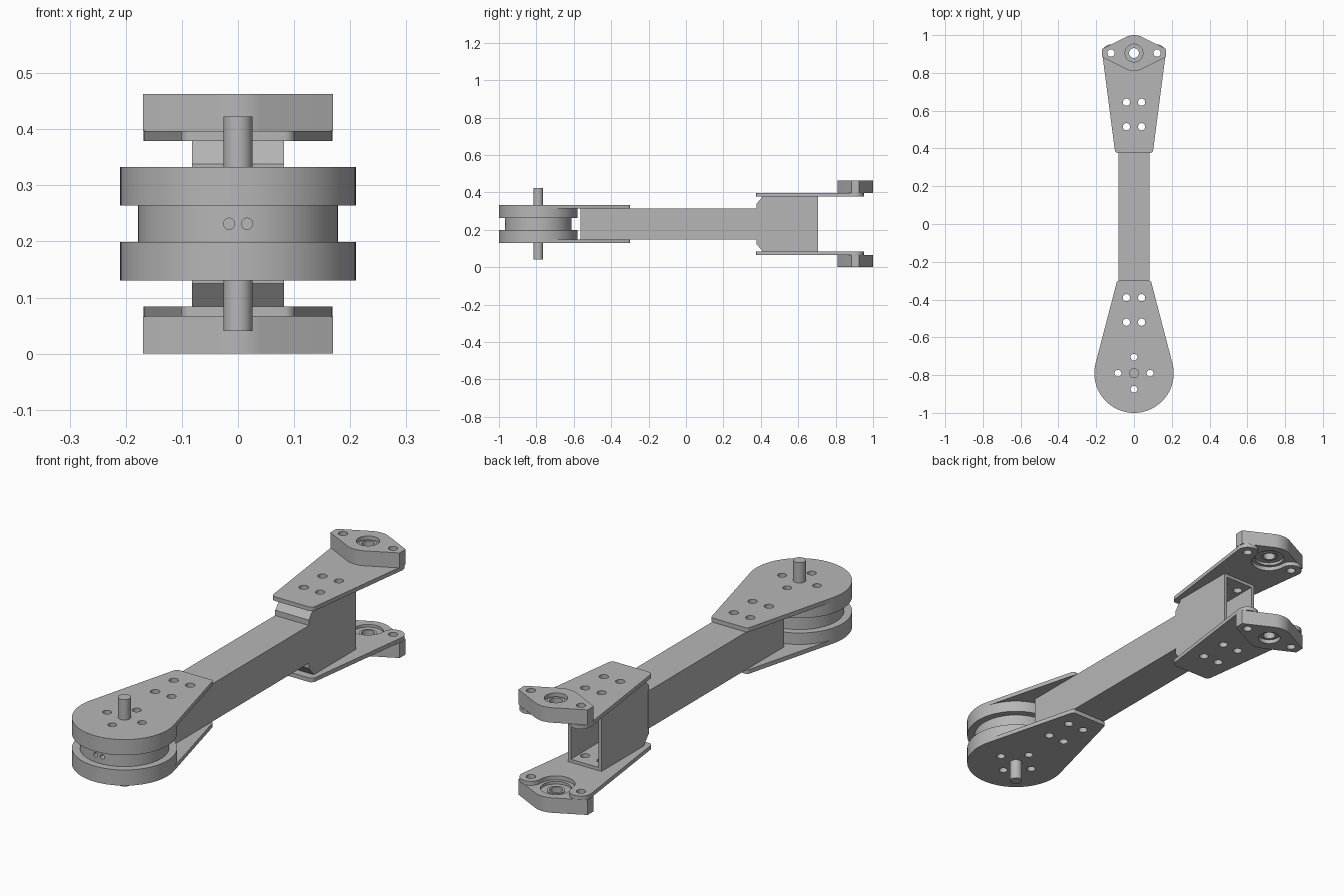
import bpy, math
from mathutils import Matrix, Vector
from mathutils.geometry import convex_hull_2d
import bmesh

old = bpy.data.objects.get("Cube")
if old:
    bpy.data.objects.remove(old, do_unlink=True)

grey = bpy.data.materials.new("machined grey")
grey.use_nodes = True
grey.diffuse_color = (0.47, 0.47, 0.47, 1)
grey.node_tree.nodes["Principled BSDF"].inputs["Base Color"].default_value = grey.diffuse_color

HEIGHT = 0.463
MID = HEIGHT / 2


def arc(x, y, r, a0=0, a1=360, n=48):
    full = abs(a1 - a0) == 360
    steps = n if full else n + 1
    angles = [math.radians(a0 + (a1 - a0) * i / n) for i in range(steps)]
    return [(x + r * math.cos(a), y + r * math.sin(a)) for a in angles]


def rect(x0, x1, y0, y1):
    return [(x0, y0), (x1, y0), (x1, y1), (x0, y1)]


def hull(points):
    return [points[i] for i in convex_hull_2d([Vector(p) for p in points])]


def finish(mesh):
    mesh.shade_smooth()
    mesh.set_sharp_from_angle(angle=math.radians(30))


def prism(name, outline, z0, z1, holes=(), matrix=None):
    """Extrude a flat outline with holes between two heights."""
    curve = bpy.data.curves.new(name, "CURVE")
    curve.dimensions = "2D"
    curve.fill_mode = "BOTH"
    curve.extrude = (z1 - z0) / 2
    for loop in [outline, *holes]:
        spline = curve.splines.new("POLY")
        spline.points.add(len(loop) - 1)
        for point, (x, y) in zip(spline.points, loop):
            point.co = (x, y, 0, 1)
        spline.use_cyclic_u = True
    temp = bpy.data.objects.new("temp", curve)
    bpy.context.collection.objects.link(temp)
    deps = bpy.context.evaluated_depsgraph_get()
    mesh = bpy.data.meshes.new_from_object(temp.evaluated_get(deps))
    bpy.data.objects.remove(temp)
    mesh.transform(Matrix.Translation((0, 0, (z0 + z1) / 2)))
    if matrix:
        mesh.transform(matrix)
    bm = bmesh.new()
    bm.from_mesh(mesh)
    bmesh.ops.remove_doubles(bm, verts=bm.verts, dist=1e-5)
    bmesh.ops.recalc_face_normals(bm, faces=bm.faces)
    bm.to_mesh(mesh)
    bm.free()
    mesh.materials.clear()
    mesh.materials.append(grey)
    finish(mesh)
    obj = bpy.data.objects.new(name, mesh)
    bpy.context.collection.objects.link(obj)
    return obj


def pair(name, outline, z0, z1, holes=()):
    """Upper part and its copy mirrored to the lower side."""
    prism("upper_" + name, outline, z0, z1, holes)
    prism("lower_" + name, outline, HEIGHT - z1, HEIGHT - z0, holes)


def cut(target, cutters):
    for cutter in cutters:
        cutter.hide_render = True
        mod = target.modifiers.new("cut", "BOOLEAN")
        mod.operation = "DIFFERENCE"
        mod.solver = "EXACT"
        mod.object = cutter
    deps = bpy.context.evaluated_depsgraph_get()
    mesh = bpy.data.meshes.new_from_object(target.evaluated_get(deps))
    target.modifiers.clear()
    target.data = mesh
    finish(mesh)
    for cutter in cutters:
        bpy.data.objects.remove(cutter)


def grid_holes(ys):
    return [arc(x, y, 0.019, n=24) for y in ys for x in (-0.04, 0.04)]


def drills(loops):
    return [prism("drill", loop, -0.1, HEIGHT + 0.1) for loop in loops]


# Pulley end: hub, two flanges, shaft and tapered plates
PY = -0.79
R = 0.21
pulley_holes = [arc(0.085 * math.cos(a), PY + 0.085 * math.sin(a), 0.018, n=24)
                for a in (0, math.pi / 2, math.pi, math.pi * 1.5)]
hub = prism("pulley_hub", arc(0, PY, 0.178, n=96), 0.199, 0.264, pulley_holes)
to_y = Matrix.Rotation(math.pi / 2, 4, "X")
cut(hub, [prism("screw_drill", arc(x, MID, 0.01, n=20), 0.9, 1.0, matrix=to_y)
          for x in (-0.016, 0.016)])
pair("pulley_flange", arc(0, PY, R, n=96), 0.264, 0.3145, pulley_holes)
prism("pulley_shaft", arc(0, PY, 0.026), 0.04, HEIGHT - 0.04)

front_holes = grid_holes((-0.39, -0.52))
front_outline = hull(arc(0, PY, R, n=96) + arc(-0.08, -0.312, 0.012, n=24)
                     + arc(0.08, -0.312, 0.012, n=24))
pair("front_plate", front_outline, 0.3145, 0.333, pulley_holes + front_holes)

# Square tube arm, hollow along its length
BW = 0.083
WALL = 0.014
arm = prism("arm_tube", rect(-BW, BW, -0.565, 0.38), MID - BW, MID + BW)
cavity = prism("cavity", rect(WALL - BW, BW - WALL, -0.7, 0.5),
               MID - BW + WALL, MID + BW - WALL)
cut(arm, [cavity] + drills(front_holes))

# Open-backed bracket box with chamfered front edges
to_x = Matrix(((0, 0, 1, 0), (1, 0, 0, 0), (0, 1, 0, 0), (0, 0, 0, 1)))


def box_profile(front, back, half, chamfer):
    return [(front, MID - half + chamfer), (front + 0.035, MID - half), (back, MID - half),
            (back, MID + half), (front + 0.035, MID + half), (front, MID + half - chamfer)]


rear_holes = grid_holes((0.515, 0.645))
box = prism("bracket_box", box_profile(0.376, 0.705, 0.1475, 0.041), -0.082, 0.082, matrix=to_x)
inner = prism("cavity", box_profile(0.39, 0.8, 0.1335, 0.038),
              WALL - 0.082, 0.082 - WALL, matrix=to_x)
cut(box, [inner] + drills(rear_holes))

# Rear plates: tapered, with two bolt lobes and a round notch between them
CY = 0.905
BX = 0.122
bolt_holes = [arc(x, CY, 0.019, n=24) for x in (-BX, BX)]
rear_outline = (arc(-0.082, 0.395, 0.02, 180, 270, 8) + arc(0.082, 0.395, 0.02, 270, 360, 8)
                + arc(BX, CY, 0.046, -6, 180, 24) + arc(0, CY, BX - 0.046, 0, -180, 32)[1:-1]
                + arc(-BX, CY, 0.046, 0, 186, 24))
pair("rear_plate", rear_outline, 0.379, 0.397, rear_holes + bolt_holes)

# Bearing housings: two-bolt flanges holding recessed bearing rings
tips = [(x, CY + y) for x in (-0.169, 0.169) for y in (-0.021, 0.021)]
flange = hull(arc(0, CY, 0.095, n=72) + tips)
pair("housing_base", flange, 0.397, 0.409, bolt_holes + [arc(0, CY, 0.062)])
pair("housing_body", flange, 0.409, HEIGHT, bolt_holes + [arc(0, CY, 0.047)])
pair("bearing_outer_ring", arc(0, CY, 0.0475), 0.409, 0.445, [arc(0, CY, 0.036)])
pair("bearing_inner_ring", arc(0, CY, 0.0365), 0.405, 0.451, [arc(0, CY, 0.026)])
